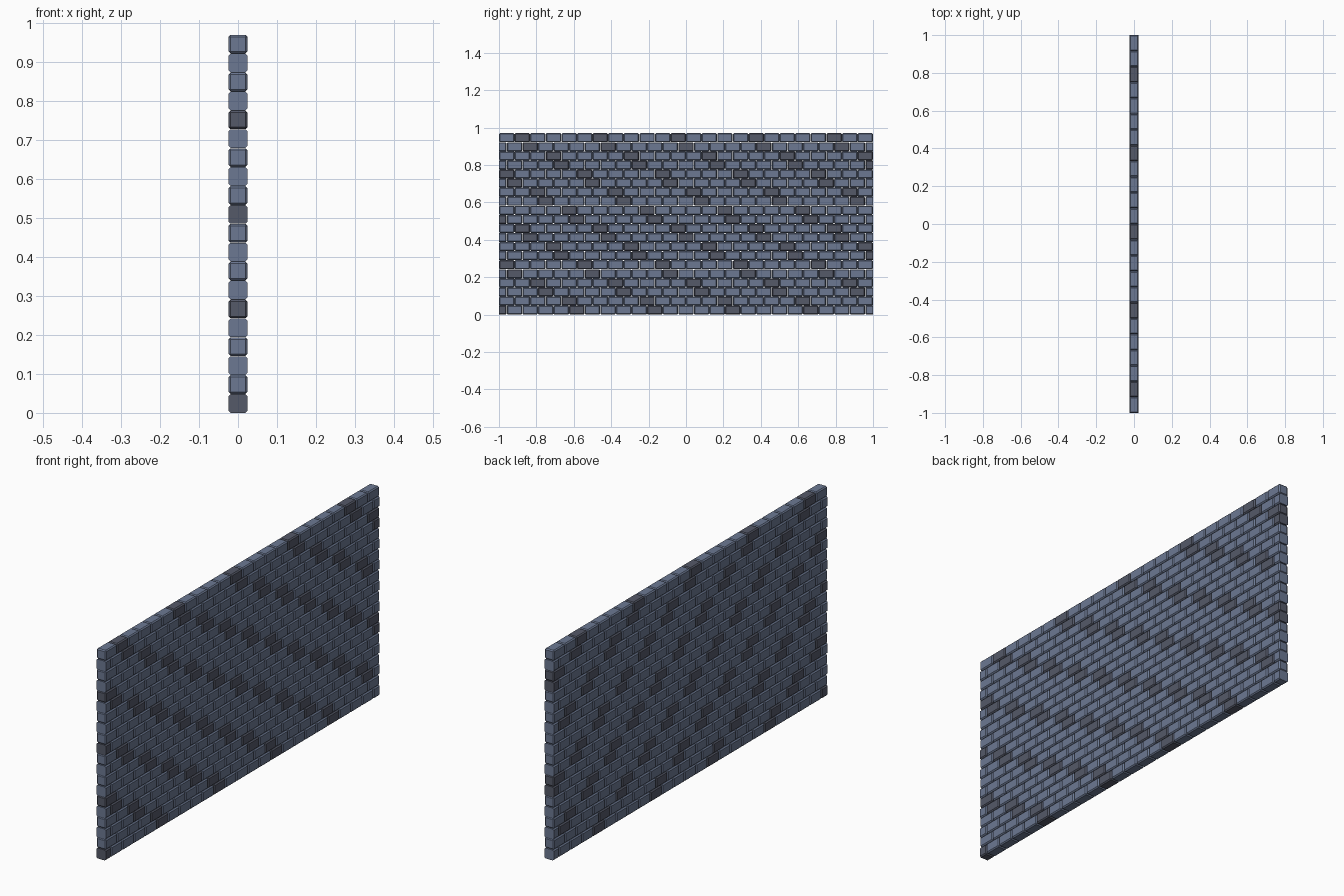
import bpy, bmesh
from mathutils import Matrix, Vector

if "Cube" in bpy.data.objects:
    bpy.data.objects.remove(bpy.data.objects["Cube"])

ROWS, COLS = 20, 24
LENGTH, HEIGHT, THICK = 2.0, 0.97, 0.048
PITCH, ROW_H = LENGTH / COLS, HEIGHT / ROWS
GAP, CHAMFER = 0.001, 0.005


def material(name, color):
    mat = bpy.data.materials.new(name)
    mat.diffuse_color = (*color, 1)
    mat.use_nodes = True
    mat.node_tree.nodes["Principled BSDF"].inputs["Base Color"].default_value = mat.diffuse_color
    return mat


blue = material("blue_grey_brick", (0.15, 0.19, 0.29))
dark = material("dark_brick", (0.09, 0.10, 0.14))


def brick(bm, y, z, mat_index):
    # chamfered block
    size = Matrix.Diagonal((THICK, PITCH - GAP, ROW_H - GAP / 2, 1))
    geom = bmesh.ops.create_cube(bm, size=1, matrix=Matrix.Translation((0, y, z)) @ size)
    edges = list({e for v in geom["verts"] for e in v.link_edges})
    for f in {f for v in geom["verts"] for f in v.link_faces}:
        f.material_index = mat_index
    bmesh.ops.bevel(bm, geom=edges, offset=CHAMFER, segments=1,
                    affect='EDGES', profile=0.5, material=-1)


def trim(bm, side):
    # cut the overhanging bricks flat at the wall end and cap them
    cut = bmesh.ops.bisect_plane(bm, geom=bm.verts[:] + bm.edges[:] + bm.faces[:],
                                 plane_co=Vector((0, side * LENGTH / 2, 0)),
                                 plane_no=Vector((0, side, 0)), clear_outer=True)
    edges = [e for e in cut["geom_cut"] if isinstance(e, bmesh.types.BMEdge)]
    tone = edges[0].link_faces[0].material_index
    for f in bmesh.ops.holes_fill(bm, edges=edges, sides=0)["faces"]:
        f.material_index = tone


# brick courses in running bond, even courses end in half bricks
for r in range(ROWS):
    bm = bmesh.new()
    half = r % 2 == 0
    for c in range(COLS + half):
        y = -LENGTH / 2 + (c + (0 if half else 0.5)) * PITCH
        brick(bm, y, (r + 0.5) * ROW_H, int((c + r) % 5 == 0))
    if half:
        trim(bm, 1)
        trim(bm, -1)
    bmesh.ops.recalc_face_normals(bm, faces=bm.faces[:])
    mesh = bpy.data.meshes.new(f"brick_course_{r + 1}")
    bm.to_mesh(mesh)
    bm.free()
    mesh.materials.append(blue)
    mesh.materials.append(dark)
    bpy.context.collection.objects.link(bpy.data.objects.new(mesh.name, mesh))
